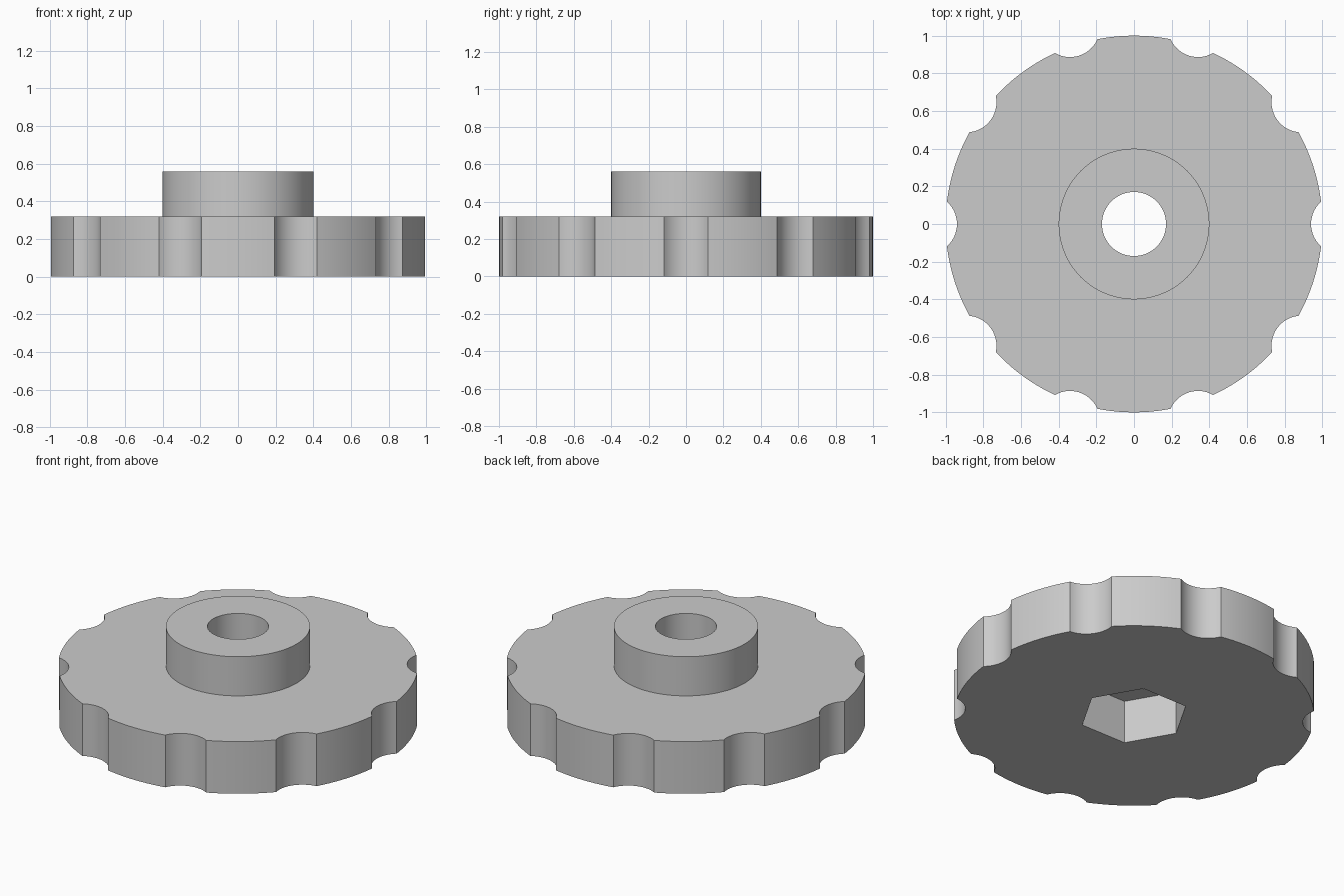
import bpy
import bmesh
from math import cos, sin, pi, acos, radians

if "Cube" in bpy.data.objects:
    bpy.data.objects.remove(bpy.data.objects["Cube"], do_unlink=True)

# Main sizes
DISC_R, DISC_TOP = 1.0, 0.32
HUB_R, HUB_TOP = 0.4, 0.56
BORE_R = 0.17
HEX_R, HEX_DEPTH = 0.305, 0.265
NOTCHES, NOTCH_R, NOTCH_DIST = 10, 0.16, 1.10


def polar(r, a):
    return r * cos(a), r * sin(a)


def circle(r, n):
    return [polar(r, 2 * pi * i / n) for i in range(n)]


def scalloped_outline(rim_steps=10, notch_steps=14):
    """Round rim with finger notches scooped out of it."""
    pitch = 2 * pi / NOTCHES
    # half angles of one notch, seen from the disc centre and the notch centre
    half = acos((DISC_R**2 + NOTCH_DIST**2 - NOTCH_R**2) / (2 * DISC_R * NOTCH_DIST))
    scoop = acos((NOTCH_R**2 + NOTCH_DIST**2 - DISC_R**2) / (2 * NOTCH_R * NOTCH_DIST))
    pts = []
    for k in range(NOTCHES):
        a = k * pitch
        cx, cy = polar(NOTCH_DIST, a)
        for i in range(notch_steps):
            dx, dy = polar(NOTCH_R, a + pi + scoop * (1 - 2 * i / notch_steps))
            pts.append((cx + dx, cy + dy))
        for i in range(rim_steps):
            pts.append(polar(DISC_R, a + half + (pitch - 2 * half) * i / rim_steps))
    return pts


bm = bmesh.new()


def ring(points, z):
    verts = [bm.verts.new((x, y, z)) for x, y in points]
    return verts, [bm.edges.new((verts[i - 1], verts[i])) for i in range(len(verts))]


def wall(low, high):
    a, b = low[0], high[0]
    for i in range(len(a)):
        bm.faces.new((a[i - 1], a[i], b[i], b[i - 1]))


def flat(outer, inner):
    bmesh.ops.triangle_fill(bm, use_beauty=True, use_dissolve=False,
                            edges=outer[1] + inner[1])


outline, hub = scalloped_outline(), circle(HUB_R, 96)
bore, hexagon = circle(BORE_R, 64), circle(HEX_R, 6)

rim_low, rim_high = ring(outline, 0), ring(outline, DISC_TOP)
hub_low, hub_high = ring(hub, DISC_TOP), ring(hub, HUB_TOP)
bore_low, bore_high = ring(bore, HEX_DEPTH), ring(bore, HUB_TOP)
hex_low, hex_high = ring(hexagon, 0), ring(hexagon, HEX_DEPTH)

# Flat rings: underside, disc top, hub top, nut pocket ceiling
flat(rim_low, hex_low)
flat(rim_high, hub_low)
flat(hub_high, bore_high)
flat(hex_high, bore_low)

# Upright walls: scalloped rim, hub, bore, nut pocket
wall(rim_low, rim_high)
wall(hub_low, hub_high)
wall(bore_low, bore_high)
wall(hex_low, hex_high)
bmesh.ops.recalc_face_normals(bm, faces=bm.faces[:])

mesh = bpy.data.meshes.new("scalloped_knob")
bm.to_mesh(mesh)
bm.free()
knob = bpy.data.objects.new("scalloped_knob", mesh)
bpy.context.collection.objects.link(knob)

# Plain grey
grey = bpy.data.materials.new("plain_grey")
grey.use_nodes = True
colour = (0.6, 0.6, 0.6, 1)
grey.diffuse_color = colour
grey.node_tree.nodes["Principled BSDF"].inputs["Base Color"].default_value = colour
mesh.materials.append(grey)

bpy.ops.object.select_all(action="DESELECT")
knob.select_set(True)
bpy.context.view_layer.objects.active = knob
bpy.ops.object.shade_smooth_by_angle(angle=radians(30))
